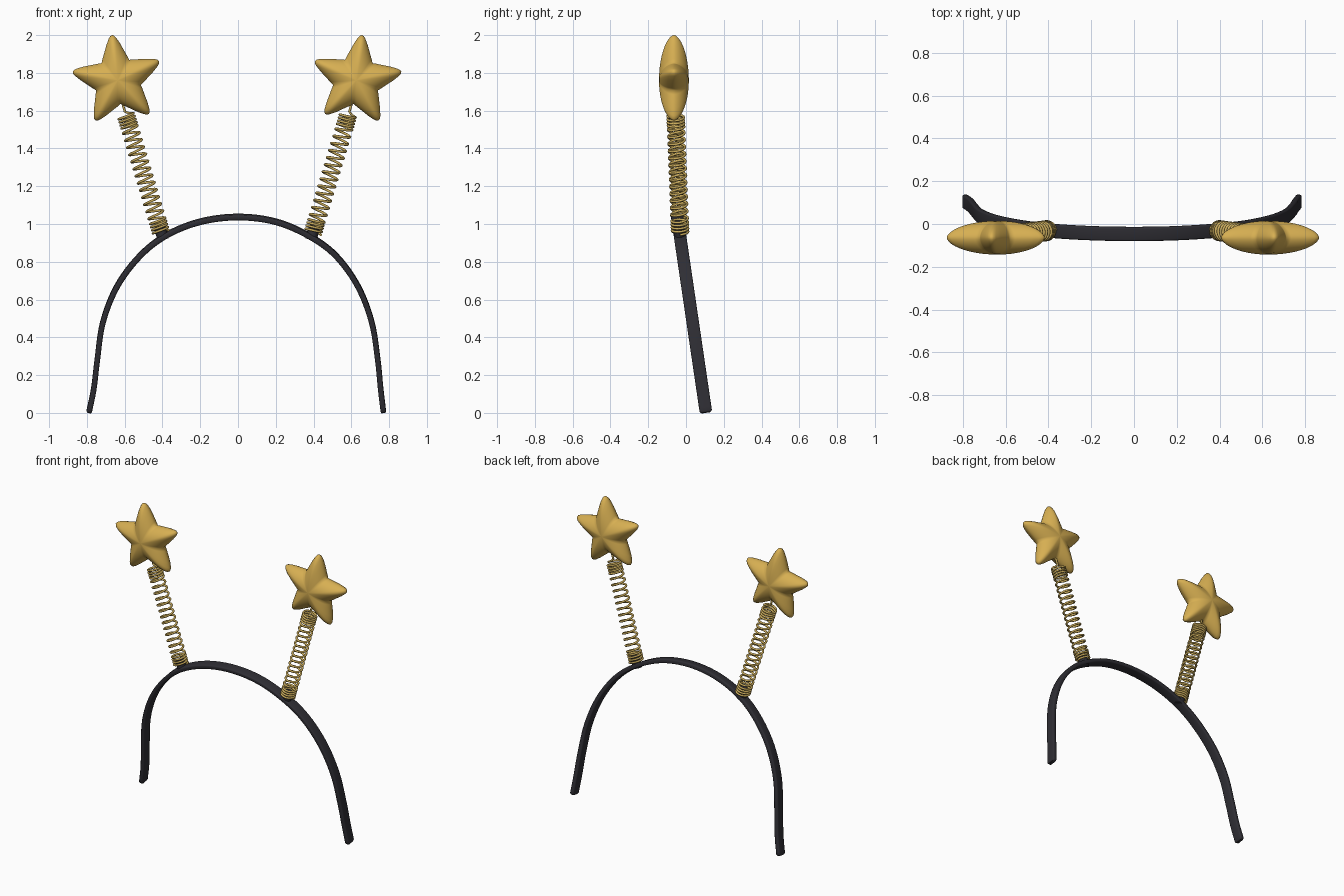
import bpy, bmesh, math
from mathutils import Vector

if "Cube" in bpy.data.objects:
    bpy.data.objects.remove(bpy.data.objects["Cube"])


def material(name, rgb):
    m = bpy.data.materials.new(name)
    m.diffuse_color = (*rgb, 1)
    m.use_nodes = True
    m.node_tree.nodes["Principled BSDF"].inputs["Base Color"].default_value = m.diffuse_color
    return m


BLACK = material("black_plastic", (0.028, 0.027, 0.034))
GOLD = material("star_gold", (0.68, 0.43, 0.085))
WIRE = material("spring_gold", (0.62, 0.43, 0.11))
MID_X = -0.005  # mirror line of the two bobbles


def finish(bm, name, mat, angle=40):
    bmesh.ops.remove_doubles(bm, verts=bm.verts, dist=1e-5)
    bmesh.ops.recalc_face_normals(bm, faces=bm.faces)
    me = bpy.data.meshes.new(name)
    bm.to_mesh(me)
    bm.free()
    me.materials.append(mat)
    ob = bpy.data.objects.new(name, me)
    bpy.context.collection.objects.link(ob)
    bpy.ops.object.select_all(action='DESELECT')
    ob.select_set(True)
    bpy.context.view_layer.objects.active = ob
    bpy.ops.object.shade_smooth_by_angle(angle=math.radians(angle))
    return ob


def skin(bm, rings, caps=True):
    """Join equal closed rings of points into a tube."""
    vs = [[bm.verts.new(p) for p in ring] for ring in rings]
    n = len(vs[0])
    for a, b in zip(vs, vs[1:]):
        for i in range(n):
            j = (i + 1) % n
            bm.faces.new((a[i], a[j], b[j], b[i]))
    if caps:
        bm.faces.new(vs[0])
        bm.faces.new(vs[-1])


def smooth_path(pts, steps):
    """Catmull-Rom curve through the points."""
    p = [2 * pts[0] - pts[1]] + pts + [2 * pts[-1] - pts[-2]]
    out = []
    for i in range(1, len(p) - 2):
        a, b, c, d = p[i - 1:i + 3]
        for k in range(steps):
            t = k / steps
            out.append(0.5 * (2 * b + (c - a) * t + (2 * a - 5 * b + 4 * c - d) * t * t
                              + (3 * b - a - 3 * c + d) * t ** 3))
    return out + [pts[-1]]


# Headband: flat strip swept along a tilted arch
ARCH = [(-.787, .012), (-.763, .13), (-.745, .28), (-.715, .48), (-.64, .67), (-.52, .83),
        (-.38, .94), (-.2, 1.012), (0, 1.037), (.2, 1.012), (.38, .935), (.52, .83),
        (.635, .67), (.708, .48), (.74, .28), (.755, .13), (.769, .012)]
TILT = 0.147


def band_y(z):
    return 0.106 - TILT * z


def build_band():
    path = smooth_path([Vector((x, band_y(z), z)) for x, z in ARCH], 6)
    side = Vector((0, 1, TILT)).normalized()
    hw, ht = 0.033, 0.0145
    section = []
    for cx, cy, start in ((1, 1, 0), (-1, 1, 90), (-1, -1, 180), (1, -1, 270)):
        for k in range(4):
            a = math.radians(start + 30 * k)
            section.append((cx * (hw - .009) + .009 * math.cos(a),
                            cy * (ht - .009) + .009 * math.sin(a)))
    rings = []
    for i, p in enumerate(path):
        t = (path[min(i + 1, len(path) - 1)] - path[max(i - 1, 0)]).normalized()
        nrm = t.cross(side).normalized()

        def ring(c, s):
            return [c + side * (u * s) + nrm * (v * s) for u, v in section]
        if i == 0:
            rings.append(ring(p - t * .010, .72))
            rings.append(ring(p - t * .005, .9))
        rings.append(ring(p, 1))
        if i == len(path) - 1:
            rings.append(ring(p + t * .005, .9))
            rings.append(ring(p + t * .010, .72))
    bm = bmesh.new()
    skin(bm, rings)
    finish(bm, "headband", BLACK)


def frame(axis):
    u = Vector((0, 1, 0)).cross(axis).normalized()
    return u, axis.cross(u).normalized()


def circle(c, u, v, r, n):
    return [c + u * (r * math.cos(2 * math.pi * k / n)) + v * (r * math.sin(2 * math.pi * k / n))
            for k in range(n)]


# Peg, spring and star on one side
def build_bobble(s, label):
    base = Vector((MID_X + s * .402, -.031, .955))
    top = Vector((MID_X + s * .588, -.055, 1.575))
    axis = (top - base).normalized()
    u, v = frame(axis)

    # Peg rising from the band into the spring
    bm = bmesh.new()
    skin(bm, [circle(base + axis * d, u, v, r, 16)
              for d, r in ((-.04, .03), (.03, .03), (.035, .025))])
    finish(bm, label + "_peg", BLACK)

    # Spring: tight coils at both ends, open coils between, straight tail into the star
    tight, loose, n = 4, 13, 20
    turns = 2 * tight + loose
    length = (top - base).length
    end = .068
    path = []
    for k in range(turns * n + 1):
        w = k / n
        if w < tight:
            d = end * w / tight
        elif w > turns - tight:
            d = length - end * (turns - w) / tight
        else:
            d = end + (length - 2 * end) * (w - tight) / loose
        a = 2 * math.pi * w
        path.append(base + axis * d + u * (.043 * math.cos(a)) + v * (.043 * math.sin(a)))
    path += [top + axis * .006 + u * .02, top + axis * .02, top + axis * .09]
    rings = []
    for i, p in enumerate(path):
        t = (path[min(i + 1, len(path) - 1)] - path[max(i - 1, 0)]).normalized()
        a, b = frame(t)
        # keep the ring frame tied to the spring axis so it never twists
        a = (axis - t * axis.dot(t))
        a = a.normalized() if a.length > .2 else u
        b = t.cross(a).normalized()
        rings.append(circle(p, a, b, .0068, 7))
    bm = bmesh.new()
    skin(bm, rings)
    finish(bm, label + "_spring", WIRE, 80)

    # Star: puffy five-armed cushion
    half = [(.242, 0), (.238, .010), (.225, .020), (.192, .037), (.155, .052), (.122, .066),
            (.101, .0734)]
    arm = [(x, -y) for x, y in half[:0:-1]] + half[:-1]
    outline = []
    for k in range(5):
        a = math.radians(97 + 72 * k)
        for x, y in arm:
            outline.append((x * math.cos(a) - y * math.sin(a), x * math.sin(a) + y * math.cos(a)))
    centre = Vector((MID_X + s * .632, -.064, 1.76))
    rings = []
    steps = 11
    for k in range(-steps, steps + 1):
        ang = math.pi / 2 * k / steps
        t = max(math.cos(ang), .004)
        h = .079 * math.copysign(abs(math.sin(ang)) ** 1.15, ang)
        rings.append([centre + Vector((-s * x * t, h, z * t)) for x, z in outline])
    bm = bmesh.new()
    skin(bm, rings)
    finish(bm, label + "_star", GOLD, 80)


build_band()
for s, label in ((-1, "left"), (1, "right")):
    build_bobble(s, label)
